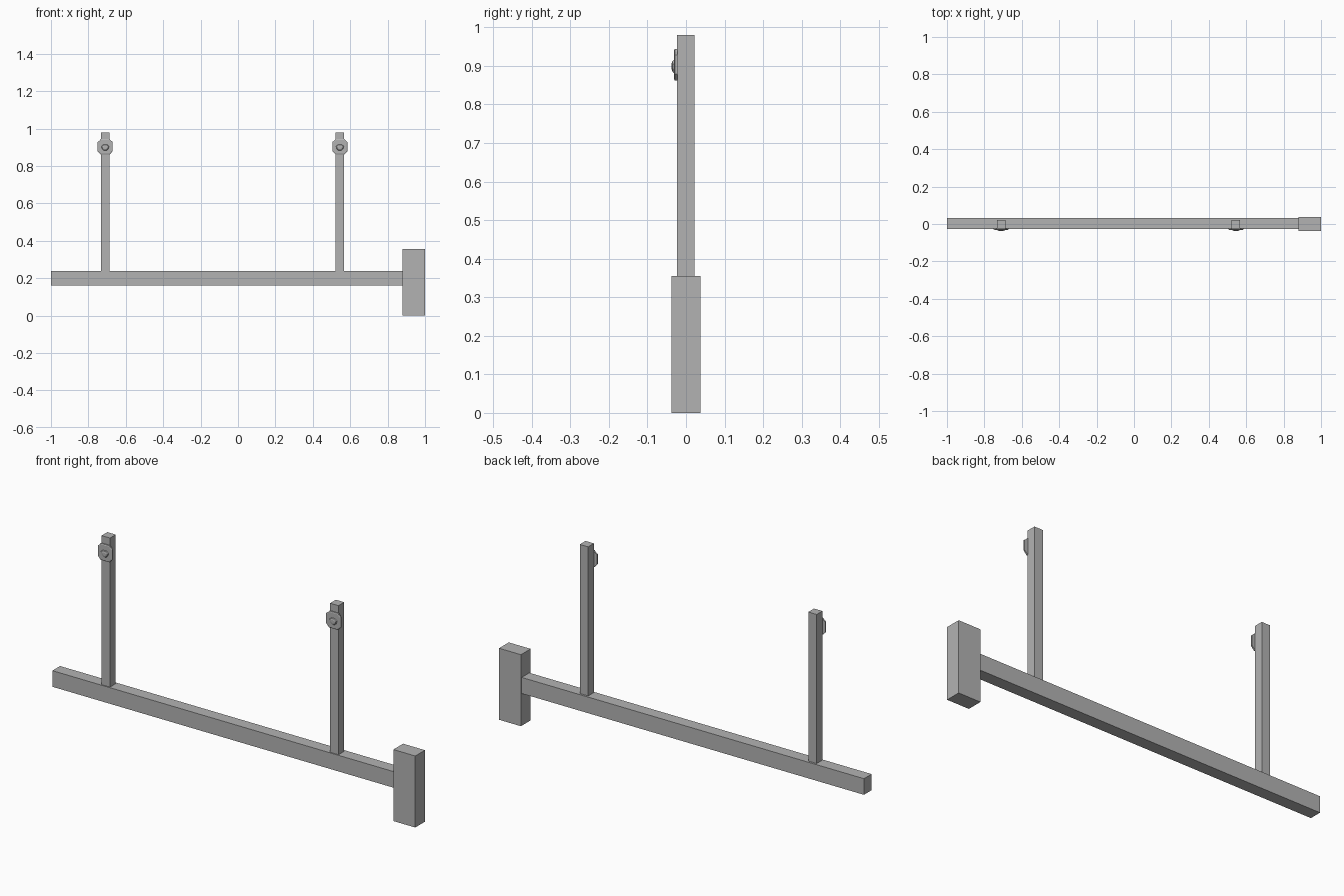
import bpy
import bmesh

cube = bpy.data.objects.get("Cube")
if cube:
    bpy.data.objects.remove(cube, do_unlink=True)

# One plain grey for every part
GREY = (0.45, 0.45, 0.45, 1)
grey = bpy.data.materials.new("plain grey")
grey.use_nodes = True
grey.diffuse_color = GREY
grey.node_tree.nodes["Principled BSDF"].inputs["Base Color"].default_value = GREY


def add_object(name, bm):
    bmesh.ops.recalc_face_normals(bm, faces=bm.faces)
    mesh = bpy.data.meshes.new(name)
    bm.to_mesh(mesh)
    bm.free()
    mesh.materials.append(grey)
    obj = bpy.data.objects.new(name, mesh)
    bpy.context.collection.objects.link(obj)
    return obj


def box(name, low, high):
    bm = bmesh.new()
    bmesh.ops.create_cube(bm, size=1)
    for v in bm.verts:
        for i in range(3):
            v.co[i] = low[i] if v.co[i] < 0 else high[i]
    return add_object(name, bm)


def loft(name, x, z, outline, sections):
    """Stack scaled copies of an x-z outline along y and cap the ends."""
    bm = bmesh.new()
    rings = [[bm.verts.new((x + s * px, y, z + s * pz)) for px, pz in outline]
             for y, s in sections]
    n = len(outline)
    for a, b in zip(rings, rings[1:]):
        for i in range(n):
            j = (i + 1) % n
            bm.faces.new((a[i], a[j], b[j], b[i]))
    bm.faces.new(rings[0])
    bm.faces.new(rings[-1])
    return add_object(name, bm)


# Long beam and the heavy end block
box("beam", (-1, -0.028, 0.16), (0.885, 0.032, 0.24))
box("end_block", (0.88, -0.038, 0), (1, 0.038, 0.355))

# Bracket outlines, right half mirrored to the left
plate_half = [(0.024, 0.041), (0.030, 0.033), (0.040, 0.026),
              (0.040, -0.024), (0.024, -0.041)]
boss_half = [(0.010, 0.016), (0.022, 0.006), (0.018, -0.008), (0.007, -0.019)]


def mirrored(half):
    return half + [(-px, pz) for px, pz in reversed(half)]


# Two posts, each with a small bracket plate and raised boss in front
for side, x in (("right", -0.71), ("left", 0.545)):
    box(side + "_post", (x - 0.023, -0.023, 0.235), (x + 0.023, 0.022, 0.98))
    loft(side + "_bracket_plate", x, 0.903, mirrored(plate_half),
         [(-0.022, 1), (-0.029, 1), (-0.031, 0.9)])
    loft(side + "_bracket_boss", x, 0.9, mirrored(boss_half),
         [(-0.030, 1), (-0.035, 0.8), (-0.037, 0.45)])
